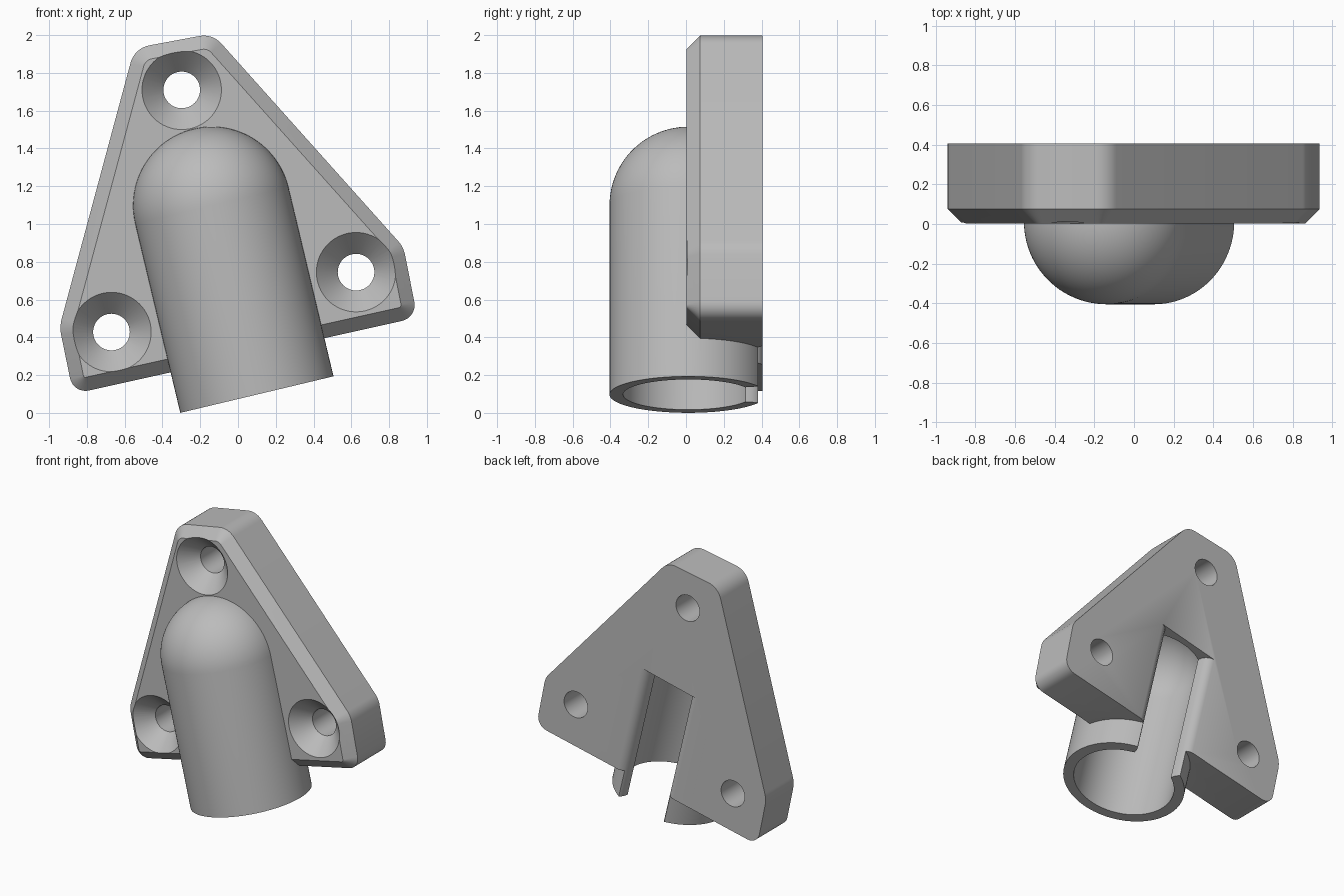
import bpy, bmesh, math
from mathutils import Vector, Matrix

if "Cube" in bpy.data.objects:
    bpy.data.objects.remove(bpy.data.objects["Cube"])

TILT = math.radians(-13.4)
FRONT, BACK, CHAMFER = 0.003, 0.405, 0.072
TUBE_R, BORE_R, TUBE_LEN = 0.417, 0.345, 1.029
TUBE_FRAME = Matrix.Translation((0.1, 0.012, 0.097)) @ Matrix.Rotation(TILT, 4, 'Y')

grey = bpy.data.materials.new("light grey")
grey.diffuse_color = (0.5, 0.5, 0.5, 1)
grey.use_nodes = True
grey.node_tree.nodes["Principled BSDF"].inputs["Base Color"].default_value = grey.diffuse_color


def finish(name, bm, frame=Matrix()):
    bmesh.ops.transform(bm, matrix=frame, verts=bm.verts)
    bmesh.ops.recalc_face_normals(bm, faces=bm.faces)
    mesh = bpy.data.meshes.new(name)
    bm.to_mesh(mesh)
    bm.free()
    ob = bpy.data.objects.new(name, mesh)
    bpy.context.collection.objects.link(ob)
    mesh.materials.append(grey)
    return ob


def loft(name, rings, frame=Matrix()):
    """Closed solid through matching rings of points, capped at both ends."""
    bm = bmesh.new()
    loops = [[bm.verts.new(p) for p in ring] for ring in rings]
    for a, b in zip(loops, loops[1:]):
        for i in range(len(a)):
            j = (i + 1) % len(a)
            bm.faces.new((a[i], a[j], b[j], b[i]))
    bm.faces.new(loops[0])
    bm.faces.new(loops[-1])
    return finish(name, bm, frame)


def circle(r, n=96):
    return [(r * math.cos(2 * math.pi * i / n), r * math.sin(2 * math.pi * i / n)) for i in range(n)]


def domed_rod(name, r, bottom):
    """Cylinder with a hemispherical top, standing along the tilted tube axis."""
    prof = [(r, bottom)]
    for i in range(24):
        a = math.pi / 2 * i / 24
        prof.append((r * math.cos(a), TUBE_LEN + r * math.sin(a)))
    prof.append((0.004, TUBE_LEN + r))
    return loft(name, [[(x, y, z) for x, y in circle(q)] for q, z in prof], TUBE_FRAME)


def outline(corners, inset):
    """Clockwise polygon, moved inwards, with rounded corners."""
    n, out = len(corners), []
    pts = [Vector(c[:2]) for c in corners]
    dirs = [(pts[(i + 1) % n] - pts[i]).normalized() for i in range(n)]
    for i, p in enumerate(pts):
        d0, d1 = dirs[i - 1], dirs[i]
        half = d0.angle(d1) / 2
        p = p + (d1 - d0).normalized() * inset / math.cos(half)
        t = max(corners[i][2] - inset * math.tan(half), 0.012)
        a, b = p - d0 * t, p + d1 * t
        for k in range(9):
            u = k / 8
            w = math.cos(half)  # rational curve gives a true arc
            k0, k1, k2 = (1 - u) ** 2, 2 * u * (1 - u) * w, u * u
            out.append((a * k0 + p * k1 + b * k2) / (k0 + k1 + k2))
    return out


def boolean(target, tool, op):
    m = target.modifiers.new(op, 'BOOLEAN')
    m.operation, m.object, m.solver = op, tool, 'EXACT'
    bpy.context.view_layer.objects.active = target
    bpy.ops.object.modifier_apply(modifier=m.name)
    bpy.data.objects.remove(tool)


# Chamfered triangular mounting plate: x, z, corner tangent length
corners = [(-0.548, 1.931, 0.08), (-0.135, 2.008, 0.07), (0.876, 0.878, 0.04),
           (0.95, 0.505, 0.085), (-0.872, 0.10, 0.085), (-0.945, 0.455, 0.045)]
plate = loft("mounting_bracket", [[(p.x, y, p.y) for p in outline(corners, inset)]
             for y, inset in ((BACK, 0), (FRONT + CHAMFER, 0), (FRONT, CHAMFER))])

# Domed tube merged with the plate, then hollowed
boolean(plate, domed_rod("tube", TUBE_R, 0), 'UNION')
boolean(plate, domed_rod("bore", BORE_R, -0.2), 'DIFFERENCE')

# Trim anything standing behind the flat back
bm = bmesh.new()
bmesh.ops.create_cube(bm, size=3, matrix=Matrix.Translation((0, BACK + 1.5, 1)))
boolean(plate, finish("back_trim", bm), 'DIFFERENCE')

# Slot along the back with rounded lips
side = [(0.165, 0.2), (0.166, 0.30), (0.172, 0.335), (0.185, 0.362),
        (0.205, 0.382), (0.236, 0.394), (0.236, 0.6)]
section = side + [(-x, y) for x, y in reversed(side)]
slot = loft("slot", [[(x, y, z) for x, y in section] for z in (-0.2, 1.04)], TUBE_FRAME)
boolean(plate, slot, 'DIFFERENCE')

# Countersunk screw holes
for x, z in ((-0.298, 1.71), (-0.67, 0.428), (0.625, 0.745)):
    rings = [[(x + a, y, z + b) for a, b in circle(r, 64)]
             for y, r in ((FRONT - 0.004, 0.214), (FRONT + 0.12, 0.097), (0.6, 0.097))]
    boolean(plate, loft("screw_hole", rings), 'DIFFERENCE')

bpy.ops.object.select_all(action='DESELECT')
plate.select_set(True)
bpy.context.view_layer.objects.active = plate
bpy.ops.object.shade_smooth_by_angle(angle=math.radians(25))
